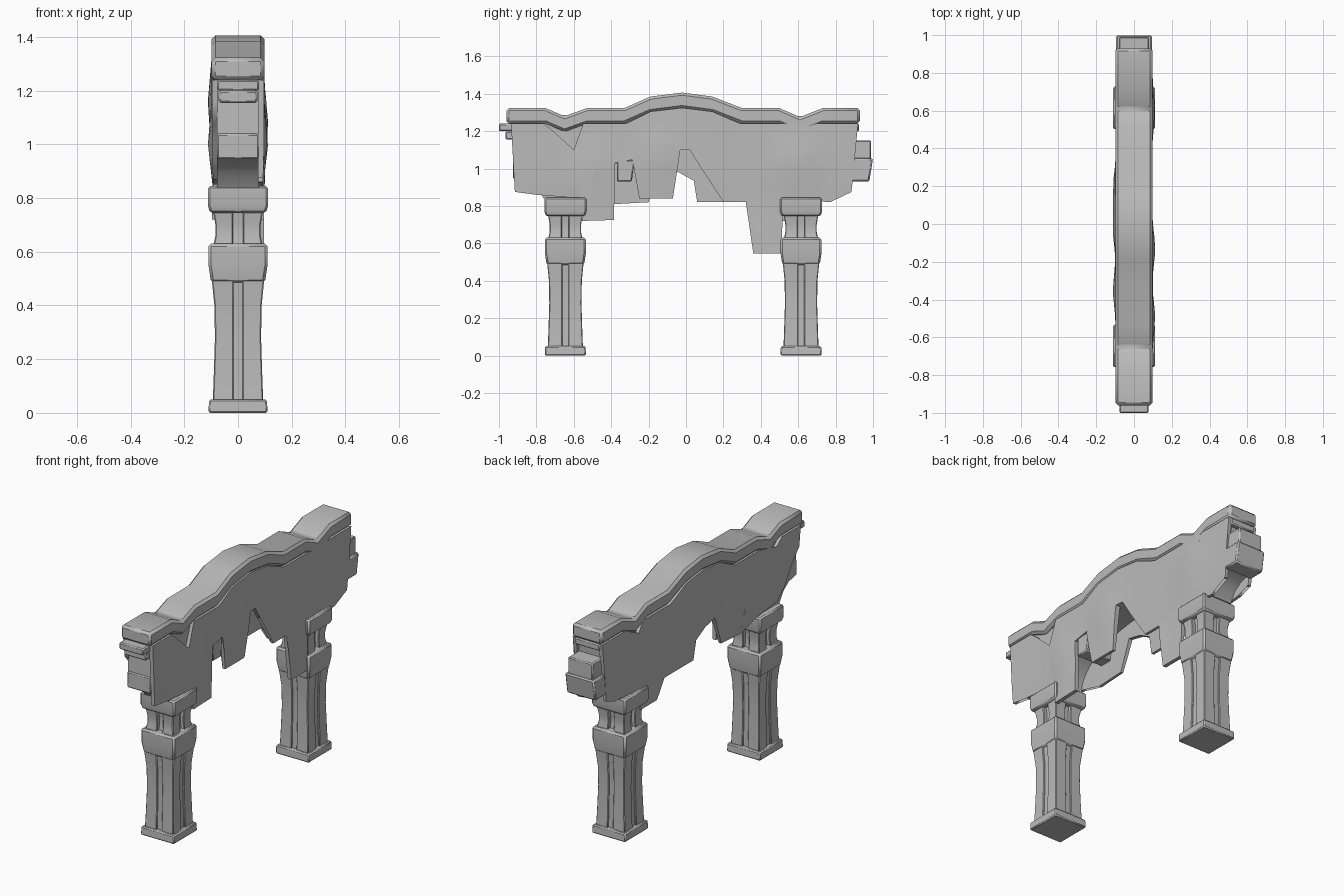
import bpy, bmesh, math
from mathutils import Vector

old = bpy.data.objects.get("Cube")
if old:
    bpy.data.objects.remove(old, do_unlink=True)

stone = bpy.data.materials.new("grey_stone")
stone.use_nodes = True
stone.diffuse_color = (0.5, 0.5, 0.5, 1)
stone.node_tree.nodes["Principled BSDF"].inputs["Base Color"].default_value = (0.5, 0.5, 0.5, 1)


def finish(name, bm, bevel=0, angle=35):
    bmesh.ops.recalc_face_normals(bm, faces=bm.faces)
    mesh = bpy.data.meshes.new(name)
    bm.to_mesh(mesh)
    bm.free()
    mesh.materials.append(stone)
    obj = bpy.data.objects.new(name, mesh)
    bpy.context.collection.objects.link(obj)
    if bevel:
        mod = obj.modifiers.new("Bevel", "BEVEL")
        mod.width, mod.segments = bevel, 1
        mod.limit_method, mod.angle_limit = "ANGLE", math.radians(40)
    bpy.ops.object.select_all(action="DESELECT")
    obj.select_set(True)
    bpy.context.view_layer.objects.active = obj
    bpy.ops.object.shade_smooth_by_angle(angle=math.radians(angle))
    return obj


def loft(bm, rings):
    """Stack of rectangles (z, x0, x1, y0, y1) joined into a closed solid."""
    loops = [[bm.verts.new(p) for p in ((a, c, z), (b, c, z), (b, d, z), (a, d, z))]
             for z, a, b, c, d in rings]
    for low, high in zip(loops, loops[1:]):
        for i in range(4):
            j = (i + 1) % 4
            bm.faces.new((low[i], low[j], high[j], high[i]))
    bm.faces.new(loops[0])
    bm.faces.new(loops[-1])


def block(name, rings, y=0, bevel=0.006):
    """Square block from (z, half width) rings."""
    bm = bmesh.new()
    loft(bm, [(z, -w, w, y - w, y + w) for z, w in rings])
    return finish(name, bm, bevel)


def box(name, half_x, y0, y1, z0, z1, bevel=0.006, lean=0):
    bm = bmesh.new()
    loft(bm, [(z0, -half_x, half_x, y0, y1 - lean), (z1, -half_x, half_x, y0, y1)])
    return finish(name, bm, bevel)


def prism(name, profile, half_x, bevel=0):
    """Side profile (y, z) extruded across x."""
    bm = bmesh.new()
    face = bm.faces.new([bm.verts.new((-half_x, y, z)) for y, z in profile])
    new = bmesh.ops.extrude_face_region(bm, geom=[face])["geom"]
    for v in new:
        if isinstance(v, bmesh.types.BMVert):
            v.co.x = half_x
    return finish(name, bm, bevel)


def corner_posts(name, y, rings, gap):
    """Four posts set at the corners of a square, leaving a groove between them."""
    bm = bmesh.new()
    for sx in (-1, 1):
        for sy in (-1, 1):
            loft(bm, [(z, sx * gap, sx * w, y + sy * gap, y + sy * w) for z, w in rings])
    return finish(name, bm, 0.004)


# Two pillars: plinth, grooved shaft, collar, neck and capital
for label, y in (("front", -0.645), ("back", 0.615)):
    block(label + "_plinth", [(0, 0.11), (0.05, 0.108)], y)
    shaft = [(0.04, 0.094), (0.12, 0.091), (0.28, 0.086), (0.4, 0.088), (0.5, 0.098)]
    corner_posts(label + "_shaft_posts", y, shaft, 0.016)
    block(label + "_shaft_core", [(z, w - 0.008) for z, w in shaft], y, 0)
    block(label + "_collar", [(0.485, 0.1), (0.55, 0.11), (0.63, 0.11)], y, 0.01)
    neck = [(0.62, 0.092), (0.66, 0.084), (0.7, 0.084), (0.76, 0.094)]
    corner_posts(label + "_neck_posts", y, neck, 0.018)
    block(label + "_neck_core", [(z, w - 0.022) for z, w in neck], y, 0)
    block(label + "_capital", [(0.745, 0.104), (0.77, 0.112), (0.845, 0.112)], y, 0.008)

# Inner masonry with the arch soffit between the pillars and corbels at both ends
soffit = []
for i in range(17):
    t = math.pi * i / 16
    soffit.append((-0.015 - 0.52 * math.cos(t), 0.84 + 0.26 * math.sin(t)))
front_corbel = [(-0.91, 1.25), (-0.92, 0.95), (-0.85, 0.935), (-0.8, 0.9), (-0.76, 0.84)]
back_corbel = [(0.73, 0.84), (0.77, 0.9), (0.82, 0.935), (0.88, 0.95), (0.9, 1.25)]
core_top = [(0.28, 1.25), (0.14, 1.32), (-0.02, 1.34), (-0.19, 1.32), (-0.31, 1.25)]
prism("inner_masonry", front_corbel + soffit + back_corbel + core_top, 0.078)

# Wavy coping
ridge = [(-0.96, 1.323), (-0.75, 1.323), (-0.65, 1.28), (-0.53, 1.323), (-0.33, 1.323),
         (-0.19, 1.385), (-0.02, 1.406), (0.14, 1.385), (0.3, 1.323), (0.5, 1.323),
         (0.61, 1.275), (0.73, 1.323), (0.93, 1.323)]
under = [(y, z - 0.083) for y, z in reversed(ridge)]
prism("coping", ridge + under, 0.098, 0.014)

# Blocks showing at the ends and in the broken plaster
box("front_ledge", 0.078, -1.0, -0.85, 1.2, 1.24)
box("front_ledge_step", 0.072, -0.965, -0.85, 1.155, 1.2)
box("front_end_block", 0.078, -0.925, -0.8, 0.945, 1.04)
box("back_ledge", 0.08, 0.8, 0.925, 1.2, 1.24)
box("back_upper_block", 0.08, 0.8, 0.99, 1.05, 1.15)
box("back_lower_block", 0.095, 0.88, 1.0, 0.93, 1.055, 0.008, 0.02)
brick = box("arch_brick", 0.094, -0.37, -0.275, 0.93, 1.045, 0.006, 0.015)

# Broken plaster sheets: outline, then gentle bulges
crest = [(0.7, 1.24), (0.66, 1.18), (0.58, 1.18), (0.54, 1.24), (0.29, 1.24), (0.14, 1.305),
         (-0.02, 1.325), (-0.19, 1.305), (-0.32, 1.24), (-0.55, 1.24), (-0.6, 1.1),
         (-0.66, 1.1), (-0.71, 1.2), (-0.76, 1.24)]
left_edge = [(-0.935, 1.24), (-0.93, 1.14), (-0.915, 0.875), (-0.8, 0.92), (-0.8, 0.86),
             (-0.56, 0.84), (-0.555, 0.72), (-0.385, 0.725), (-0.38, 1.03), (-0.27, 1.05),
             (-0.25, 0.84), (-0.07, 0.84), (-0.03, 1.1), (0.02, 1.1), (0.07, 1.02), (0.2, 1.03),
             (0.2, 0.82), (0.32, 0.82), (0.36, 0.545), (0.51, 0.545), (0.52, 0.84),
             (0.77, 0.82), (0.78, 0.92), (0.885, 0.875), (0.89, 1.06), (0.92, 1.24)]
right_edge = [(-0.935, 1.24), (-0.92, 1.12), (-0.85, 1.04), (-0.78, 0.93), (-0.72, 0.87),
              (-0.53, 0.85), (-0.4, 0.95), (-0.38, 0.81), (-0.2, 0.82), (-0.13, 1.0),
              (-0.04, 0.98), (0.05, 0.93), (0.06, 0.82), (0.33, 0.82), (0.35, 1.02),
              (0.39, 1.0), (0.41, 0.72), (0.56, 0.72), (0.57, 0.84), (0.8, 0.86),
              (0.8, 0.92), (0.88, 0.89), (0.92, 1.24)]


def plaster(name, side, outline, bulges):
    bm = bmesh.new()
    bm.faces.new([bm.verts.new((side * 0.097, y, z)) for y, z in outline])
    bmesh.ops.triangulate(bm, faces=bm.faces[:], ngon_method="EAR_CLIP")
    cuts = [((0, 0, z), (0, 0, 1)) for z in (0.9, 1.0, 1.08, 1.16, 1.22)]
    cuts += [((0, i * 0.1 + 0.03, 0), (0, 1, 0)) for i in range(-9, 9)]
    for point, normal in cuts:
        bmesh.ops.bisect_plane(bm, geom=bm.verts[:] + bm.edges[:] + bm.faces[:],
                               plane_co=point, plane_no=normal)
    for v in bm.verts:
        lift = sum(0.015 * math.exp(-((v.co.y - y) ** 2 + (v.co.z - z) ** 2) / 0.012)
                   for y, z in bulges)
        v.co.x += side * (lift - 0.05 * max(0, 0.95 - v.co.z) * (v.co.z > 0.8))
    new = bmesh.ops.extrude_face_region(bm, geom=bm.faces[:])["geom"]
    for v in new:
        if isinstance(v, bmesh.types.BMVert):
            v.co.x = side * 0.074
    return finish(name, bm)


plaster("left_plaster", 1, left_edge + crest, [(-0.13, 1.08), (0.6, 1.05), (-0.5, 1.0)])
plaster("right_plaster", -1, right_edge + crest, [(0.18, 1.15), (-0.03, 1.15), (-0.35, 1.0)])
